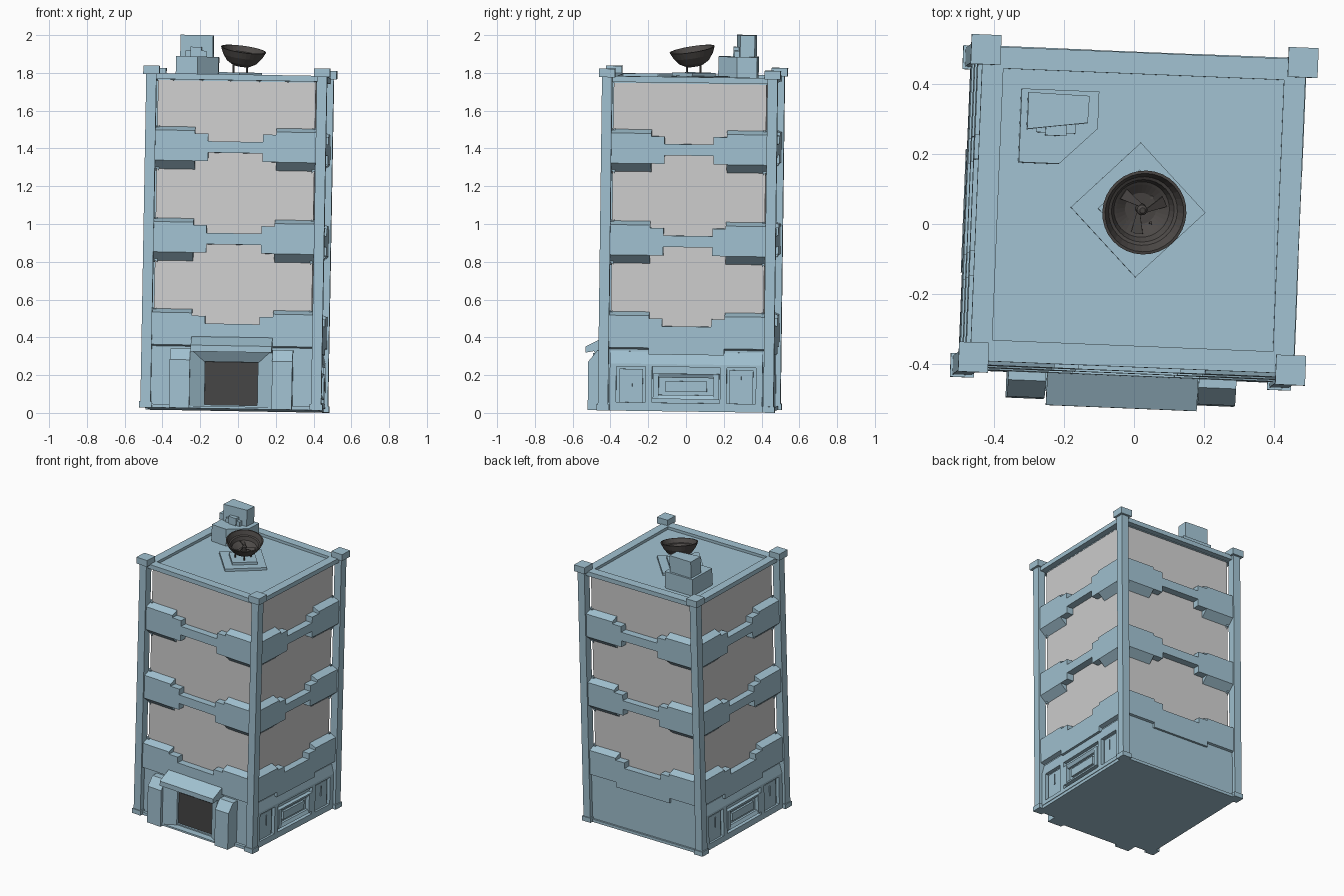
import bpy, bmesh, math
from mathutils import Matrix, Vector

if "Cube" in bpy.data.objects:
    bpy.data.objects.remove(bpy.data.objects["Cube"])

# The whole tower leans and turns slightly
ROOT = (Matrix.Translation((-0.02, 0.017, 0.015)) @ Matrix.Rotation(0.018, 4, 'Y')
        @ Matrix.Rotation(-0.013, 4, 'X') @ Matrix.Rotation(-0.041, 4, 'Z'))


def material(name, rgb):
    m = bpy.data.materials.new(name)
    m.diffuse_color = (*rgb, 1)
    m.use_nodes = True
    m.node_tree.nodes["Principled BSDF"].inputs["Base Color"].default_value = m.diffuse_color
    return m


BLUE = material("pale_blue", (0.36, 0.54, 0.64))
GLASS = material("light_grey", (0.62, 0.62, 0.62))
DOOR = material("charcoal", (0.06, 0.06, 0.06))
METAL = material("dark_metal", (0.075, 0.068, 0.064))


def finish(name, bm, mat, matrix):
    bmesh.ops.recalc_face_normals(bm, faces=bm.faces[:])
    me = bpy.data.meshes.new(name)
    bm.to_mesh(me)
    bm.free()
    me.materials.append(mat)
    ob = bpy.data.objects.new(name, me)
    ob.matrix_world = ROOT @ matrix
    bpy.context.collection.objects.link(ob)
    return ob


def prism(name, ring, vec, mat=BLUE, k=0, matrix=None):
    """Extrude a closed ring of points; k turns it to one of four facades."""
    bm = bmesh.new()
    face = bm.faces.new([bm.verts.new(p) for p in ring])
    ext = bmesh.ops.extrude_face_region(bm, geom=[face])["geom"]
    bmesh.ops.translate(bm, vec=vec, verts=[g for g in ext if isinstance(g, bmesh.types.BMVert)])
    m = matrix if matrix is not None else Matrix.Rotation(k * math.pi / 2, 4, 'Z')
    return finish(name, bm, mat, m)


def box(name, x0, x1, y0, y1, z0, z1, mat=BLUE, k=0):
    ring = [(x0, y0, z0), (x1, y0, z0), (x1, y1, z0), (x0, y1, z0)]
    return prism(name, ring, (0, 0, z1 - z0), mat, k)


def side_profile(name, prof, x0, x1, k=0):
    """Profile of (depth outward, height), swept along the facade."""
    return prism(name, [(x0, -d, z) for d, z in prof], (x1 - x0, 0, 0), BLUE, k)


def lathe(name, prof, mat, matrix, n=32):
    bm = bmesh.new()
    vs = [bm.verts.new((r, 0, z)) for r, z in prof]
    es = [bm.edges.new(p) for p in zip(vs, vs[1:])]
    bmesh.ops.spin(bm, geom=vs + es, axis=(0, 0, 1), cent=(0, 0, 0),
                   angle=2 * math.pi, steps=n, use_duplicate=False)
    bmesh.ops.remove_doubles(bm, verts=bm.verts[:], dist=1e-4)
    return finish(name, bm, mat, matrix)


# Core, ground floor and roof slab
box("glass_core", -0.418, 0.418, -0.405, 0.405, 0.33, 1.745, GLASS)
box("ground_floor", -0.44, 0.44, -0.432, 0.44, 0.005, 0.36)
box("base_ledge", -0.46, 0.46, -0.452, 0.452, 0.0, 0.02)
box("roof_slab", -0.42, 0.42, -0.41, 0.41, 1.735, 1.752)

# Corner columns with feet and caps
for sx in (-1, 1):
    for sy in (-1, 1):
        for part, h, z0, z1 in (("column", 0.027, 0.0, 1.77), ("foot", 0.034, 0.0, 0.032),
                                ("cap", 0.0425, 1.765, 1.81)):
            cx, cy = sx * 0.452, sy * 0.4385
            box("corner_" + part, cx - h, cx + h, cy - h, cy + h, z0, z1)

# Four facades: parapets and stepped bands between the window floors
for k in range(4):
    side = k % 2
    D, din, w = (0.468, 0.405, 0.415) if side else (0.455, 0.393, 0.428)
    a, b = (0.2, 0.13) if side else (0.215, 0.145)
    inner = 0.40 if side else 0.387
    box("parapet", -w - 0.02, w + 0.02, -D + 0.007, -inner, 1.74, 1.771, BLUE, k)
    for T in (1.495, 1.01, 0.53):
        low = T < 0.6
        half = [(b, T - 0.08), (b, T - 0.04), (a, T - 0.04)]
        if low:
            half += [(a, 0.30)]
        else:
            half += [(a, T - 0.185), (b, T - 0.185), (b, T - 0.14)]
        pts = half + [(-x, z) for x, z in reversed(half)]
        prism("stepped_band", [(x, -D, z) for x, z in pts], (0, D - din, 0), BLUE, k)
        bot_in, bot_out = (0.315, 0.335) if low else (T - 0.24, T - 0.185)
        prof = [(din, T), (D, T - 0.025), (D, bot_out), (din, bot_in)]
        for x0, x1 in ((-w, -a), (a, w)):
            side_profile("band_pad", prof, x0, x1, k)

# Shop windows on the left and right ground floor
for k in (1, 3):
    side_profile("shop_awning", [(0.43, 0.315), (0.446, 0.315), (0.464, 0.25), (0.464, 0.235),
                                 (0.43, 0.235)], -0.405, 0.405, k)
    box("shop_sill", -0.405, 0.405, -0.464, -0.43, 0.02, 0.045, BLUE, k)
    for s in (-1, 1):
        for u0, u1 in ((0.37, 0.405), (0.18, 0.215)):
            x0, x1 = sorted((s * u0, s * u1))
            box("shop_mullion", x0, x1, -0.464, -0.43, 0.04, 0.24, BLUE, k)
        x0, x1 = sorted((s * 0.23, s * 0.355))
        box("shop_door_panel", x0, x1, -0.45, -0.43, 0.045, 0.222, BLUE, k)
        x0, x1 = sorted((s * 0.285, s * 0.292))
        box("shop_door_handle", x0, x1, -0.456, -0.44, 0.13, 0.2, BLUE, k)
        x0, x1 = sorted((s * 0.145, s * 0.175))
        box("display_frame_side", x0, x1, -0.468, -0.43, 0.065, 0.2, BLUE, k)
    side_profile("display_frame_top", [(0.43, 0.2), (0.468, 0.2), (0.456, 0.178), (0.43, 0.178)],
                 -0.145, 0.145, k)
    side_profile("display_frame_bottom", [(0.43, 0.065), (0.468, 0.065), (0.456, 0.087),
                                          (0.43, 0.087)], -0.145, 0.145, k)
    box("display_panel", -0.11, 0.11, -0.455, -0.43, 0.105, 0.16, BLUE, k)

# Front entrance: pillars, splayed jambs, lintel, canopy and door
for s in (-1, 1):
    x0, x1 = sorted((s * 0.218, s * 0.325))
    side_profile("entrance_pillar", [(0.42, 0.0), (0.525, 0.0), (0.525, 0.255), (0.478, 0.315),
                                     (0.42, 0.315)], x0, x1)
    plan = [(0.218, -0.42), (0.218, -0.505), (0.14, -0.455), (0.14, -0.42)]
    prism("door_jamb", [(s * x, y, 0.0) for x, y in plan], (0, 0, 0.3))
side_profile("door_lintel", [(0.42, 0.248), (0.458, 0.248), (0.505, 0.315), (0.42, 0.335)],
             -0.215, 0.215)
side_profile("canopy", [(0.42, 0.392), (0.455, 0.38), (0.546, 0.333), (0.546, 0.3), (0.42, 0.325)],
             -0.215, 0.215)
box("door", -0.14, 0.14, -0.438, -0.43, 0.012, 0.248, DOOR)
box("door_step", -0.325, 0.325, -0.5, -0.42, 0.0, 0.012)

# Rooftop plant box with its upper unit
plan = [(-0.347, 0.331), (-0.126, 0.331), (-0.126, 0.225), (-0.232, 0.121), (-0.347, 0.121)]
prism("plant_box", [(x, y, 1.745) for x, y in plan], (0, 0, 0.125))
plan = [(-0.329, 0.32), (-0.155, 0.316), (-0.157, 0.239), (-0.329, 0.215)]
prism("plant_upper_unit", [(x, y, 1.865) for x, y in plan], (0, 0, 0.12))
box("plant_duct_wide", -0.302, -0.19, 0.208, 0.25, 1.865, 1.902)
box("plant_duct_tall", -0.275, -0.215, 0.2, 0.25, 1.865, 1.922)

# Diamond plinth and legs for the fan bowl
for name, r, z0, z1 in (("plinth", 0.192, 1.745, 1.77), ("plinth_top", 0.115, 1.765, 1.787)):
    prism(name, [(r, 0, z0), (0, r, z0), (-r, 0, z0), (0, -r, z0)], (0, 0, z1 - z0))
for sx in (-1, 1):
    for sy in (-1, 1):
        x, y = sx * 0.036, sy * 0.036
        box("bowl_leg", x - 0.004, x + 0.004, y - 0.004, y + 0.004, 1.78, 1.84, METAL)

# Tilted bowl with hub and three blades
tilt = Vector((0, 0, 1)).rotation_difference(Vector((0.13, -0.165, 1))).to_matrix().to_4x4()
BOWL = Matrix.Translation((0.004, 0.006, 1.822)) @ tilt
bowl = lathe("fan_bowl", [(0, 0), (0.045, 0.002), (0.08, 0.022), (0.105, 0.055), (0.121, 0.09),
                          (0.113, 0.091), (0.099, 0.062), (0.09, 0.058), (0.08, 0.034),
                          (0.072, 0.03), (0.045, 0.014), (0, 0.012)], METAL, BOWL)
lathe("fan_hub", [(0, 0.01), (0.015, 0.01), (0.015, 0.045), (0.008, 0.052), (0, 0.052)],
      METAL, BOWL, 16)
for i in range(3):
    spin = BOWL @ Matrix.Rotation(math.radians(30 + 120 * i), 4, 'Z') @ Matrix.Rotation(0.25, 4, 'X')
    prism("fan_blade", [(0.01, -0.005, 0.035), (0.068, -0.018, 0.035), (0.07, 0.016, 0.035),
                        (0.01, 0.005, 0.035)], (0, 0, 0.004), METAL, matrix=spin)
